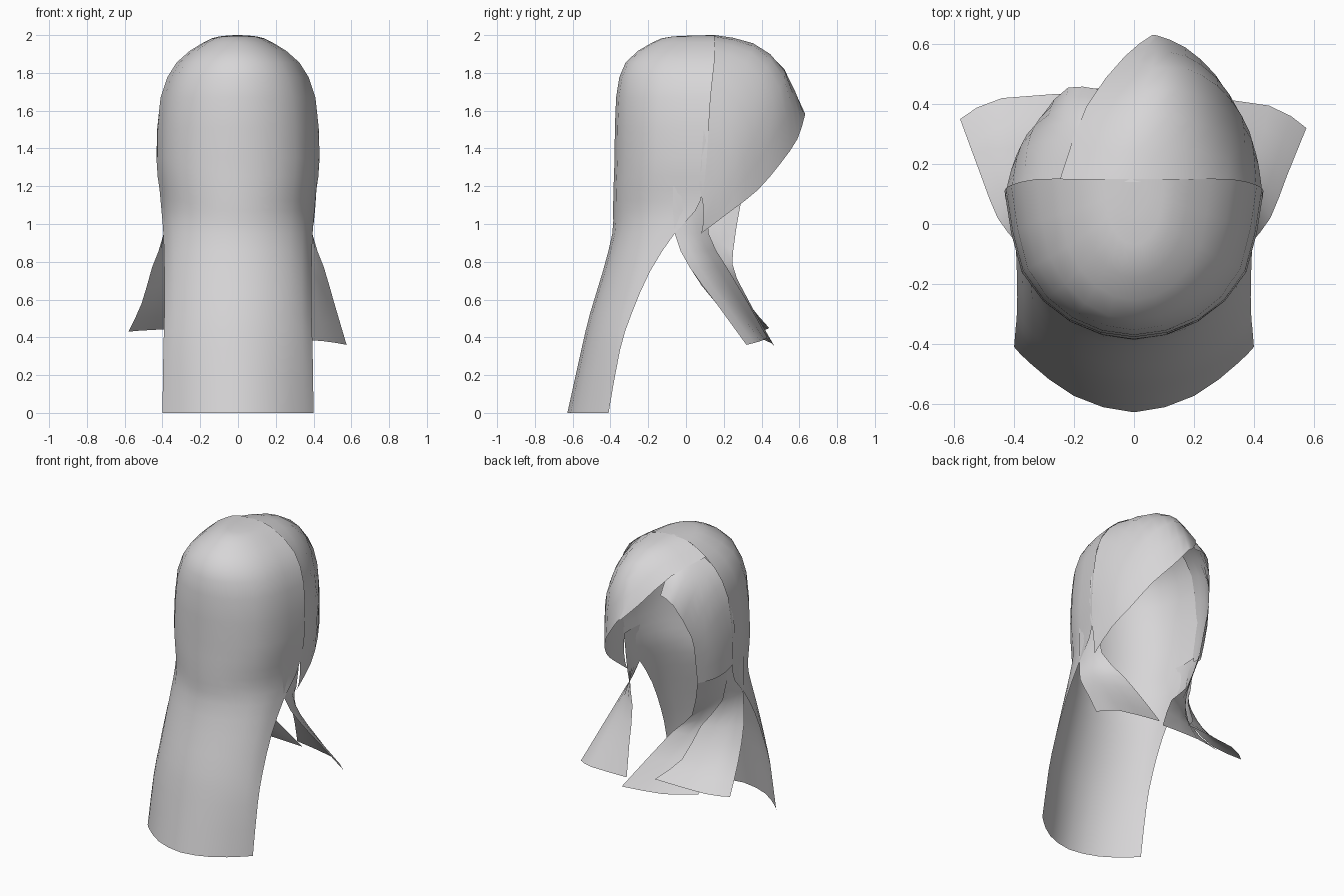
import bpy, bmesh, math
from mathutils import Vector

mat = bpy.data.materials.new("light_grey")
mat.diffuse_color = (0.68, 0.67, 0.68, 1)


def smooth_line(pts, n=2):
    """Catmull-Rom curve through the points, n steps per span."""
    p = [Vector(q) for q in pts]
    p = [2 * p[0] - p[1]] + p + [2 * p[-1] - p[-2]]
    out = []
    for i in range(1, len(p) - 2):
        a, b, c, d = p[i - 1:i + 3]
        for k in range(n):
            t = k / n
            out.append(0.5 * (2 * b + (c - a) * t + (2 * a - 5 * b + 4 * c - d) * t * t
                              + (3 * b - a - 3 * c + d) * t ** 3))
    return out + [p[-2]]


def sheet(name, rows, n=2):
    """Open smooth surface through a grid of points, facing outward."""
    rows = [smooth_line(r, n) for r in rows]
    cols = [smooth_line(c, n) for c in zip(*rows)]
    bm = bmesh.new()
    grid = [[bm.verts.new(p) for p in c] for c in cols]
    for a, b in zip(grid, grid[1:]):
        for i in range(len(a) - 1):
            bm.faces.new((a[i], a[i + 1], b[i + 1], b[i]))
    bm.normal_update()
    core = Vector((0, 0, 1.2))
    if sum(f.normal.dot(f.calc_center_median() - core) * f.calc_area() for f in bm.faces) < 0:
        bmesh.ops.reverse_faces(bm, faces=bm.faces[:])
    bmesh.ops.remove_doubles(bm, verts=bm.verts[:], dist=0.0005)
    for f in bm.faces:
        f.smooth = True
    me = bpy.data.meshes.new(name)
    bm.to_mesh(me)
    bm.free()
    me.materials.append(mat)
    ob = bpy.data.objects.new(name, me)
    bpy.context.collection.objects.link(ob)
    return ob


# Back of the hair: half-round sections (z, half width, side y, back y)
sections = [
    (2.0, 0.0, 0.15, 0.15), (1.993, 0.1, 0.15, -0.07), (1.96, 0.185, 0.15, -0.18),
    (1.855, 0.325, 0.15, -0.32), (1.67, 0.41, 0.13, -0.37), (1.35, 0.432, 0.11, -0.378),
    (1.18, 0.415, 0.09, -0.384), (1.07, 0.405, 0.05, -0.386), (0.95, 0.395, -0.06, -0.39),
    (0.75, 0.39, -0.19, -0.44), (0.52, 0.39, -0.29, -0.51), (0.33, 0.395, -0.35, -0.555),
    (0.0, 0.4, -0.41, -0.628),
]
back = []
for z, w, ys, yb in sections:
    # rounder at the head, more pointed toward the hem
    power = 0.85 if z > 1.2 else 0.85 + 1.15 * (1.2 - z) / 1.2
    angles = [math.radians(a) for a in range(-90, 91, 30)]
    back.append([(w * math.sin(a), ys - (ys - yb) * max(math.cos(a), 0) ** power, z)
                 for a in angles])
sheet("back_hair", back)

# Large fringe sweeping over to the right, seam to free edge
sheet("right_fringe", [
    [(-.25, .14, 1.912), (-.16, .39, 1.85), (-.03, .56, 1.68), (.06, .63, 1.58)],
    [(-.1, .14, 1.99), (-.02, .35, 1.95), (.06, .52, 1.82), (.08, .628, 1.57)],
    [(.08, .14, 1.995), (.12, .36, 1.94), (.17, .52, 1.77), (.17, .59, 1.45)],
    [(.24, .14, 1.925), (.26, .32, 1.85), (.28, .46, 1.65), (.27, .50, 1.32)],
    [(.37, .12, 1.77), (.37, .27, 1.65), (.36, .36, 1.45), (.34, .38, 1.18)],
    [(.43, .09, 1.45), (.415, .2, 1.38), (.4, .25, 1.25), (.385, .24, 1.07)],
    [(.415, .07, 1.2), (.41, .09, 1.1), (.40, .09, 1.0), (.39, .08, .95)],
])

# Smaller fringe tucked under it on the left
sheet("left_fringe", [
    [(-.12, .14, 1.97), (-.12, .28, 1.92), (-.12, .38, 1.84), (-.12, .45, 1.73)],
    [(-.24, .14, 1.905), (-.23, .28, 1.865), (-.23, .39, 1.79), (-.22, .455, 1.69)],
    [(-.37, .12, 1.77), (-.355, .26, 1.7), (-.33, .33, 1.58), (-.3, .37, 1.46)],
    [(-.43, .09, 1.48), (-.41, .18, 1.41), (-.37, .27, 1.35), (-.3, .33, 1.3)],
    [(-.415, .07, 1.2), (-.40, .14, 1.16), (-.36, .22, 1.13), (-.29, .29, 1.11)],
])

# Flared side locks, one per side (upper rows shared, tips differ)
upper = [
    [(.39, -.07, 1.2), (.40, .02, 1.2), (.395, .11, 1.2)],
    [(.393, -.06, .95), (.39, .03, .95), (.36, .12, .95)],
    [(.455, .02, .77), (.39, .12, .77), (.26, .21, .78)],
    [(.51, .16, .58), (.42, .25, .58), (.2, .33, .58)],
]
tips = {"right": (1, [(.575, .32, .36), (.45, .395, .38), (.15, .43, .40)]),
        "left": (-1, [(.58, .35, .43), (.44, .42, .44), (.07, .44, .45)])}
for side, (s, tip) in tips.items():
    rows = [[(s * x, y, z) for x, y, z in r] for r in upper + [tip]]
    sheet(side + "_side_lock", rows)

# Second lock on the left, growing out of the fringe and crossing to the middle
sheet("left_inner_lock", [
    [(-.405, .07, 1.2), (-.375, .18, 1.145), (-.29, .29, 1.11)],
    [(-.37, .05, .95), (-.32, .14, .92), (-.22, .25, .86)],
    [(-.36, .11, .7), (-.26, .19, .7), (-.08, .27, .71)],
    [(-.36, .38, .40), (-.14, .45, .37), (.16, .47, .35)],
])
